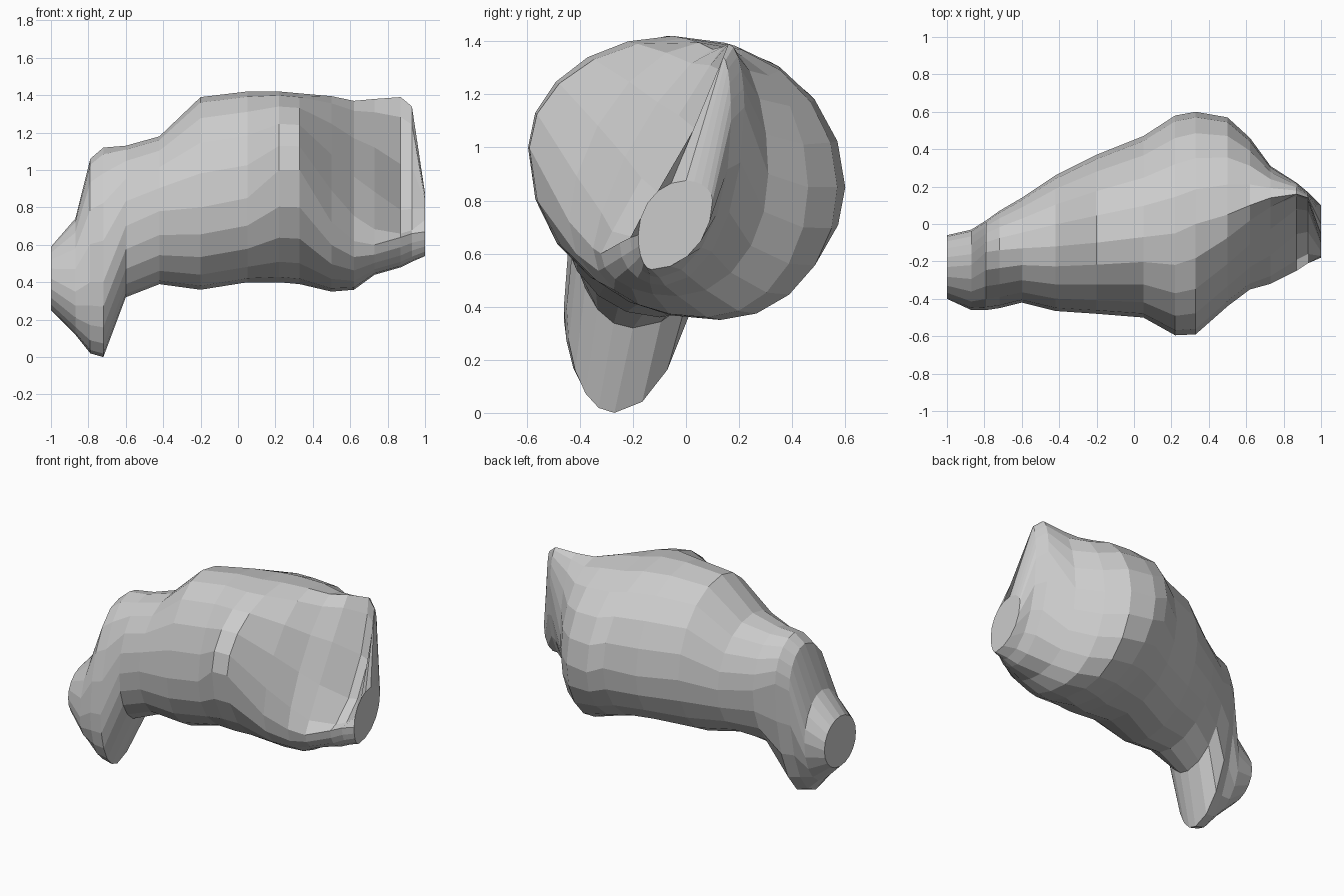
import bpy, bmesh
from math import sin, cos, pi

if "Cube" in bpy.data.objects:
    bpy.data.objects.remove(bpy.data.objects["Cube"])

# Cross-sections along x: x, front y/z, back y/z, top y/z, bottom y/z
SECTIONS = [
    (-1.00, -.40, .42, -.06, .42, -.23, .59, -.23, .25),
    (-.87, -.46, .35, -.03, .45, -.22, .74, -.25, .12),
    (-.79, -.46, .40, .02, .80, -.15, 1.06, -.27, .02),
    (-.72, -.45, .40, .07, .85, -.14, 1.12, -.27, .00),
    (-.60, -.42, .70, .14, .80, -.13, 1.13, -.20, .32),
    (-.42, -.465, .78, .26, .80, -.12, 1.18, -.15, .39),
    (-.20, -.48, .80, .37, .85, -.10, 1.39, -.10, .36),
    (.05, -.50, .85, .47, .85, -.07, 1.42, .00, .40),
    (.22, -.595, 1.0, .58, .90, -.05, 1.42, .00, .40),
    (.33, -.59, 1.0, .60, .85, .00, 1.41, .05, .39),
    (.50, -.44, .72, .57, .85, .05, 1.395, .13, .35),
    (.62, -.35, .62, .46, .85, .10, 1.37, .08, .36),
    (.73, -.32, .60, .31, .90, .14, 1.38, -.03, .44),
    (.87, -.25, .64, .22, 1.15, .16, 1.39, -.08, .48),
    (.93, -.21, .66, .17, 1.10, .14, 1.34, -.10, .51),
    (1.00, -.18, .67, .10, .80, .00, .875, -.13, .54),
]
STEPS = 5  # points per quarter ring


def quarter(a, b, vertical_first, n):
    """Superellipse arc from a to b; n below 1 gives a hollow curve."""
    out = []
    for i in range(STEPS):
        t = i / STEPS * pi / 2
        s, c = sin(t) ** (2 / n), cos(t) ** (2 / n)
        fy, fz = (s, 1 - c) if vertical_first else (1 - c, s)
        out.append((a[0] + (b[0] - a[0]) * fy, a[1] + (b[1] - a[1]) * fz))
    return out


def ring(x, fy, fz, by, bz, ty, tz, uy, uz):
    front, back, top, under = (fy, fz), (by, bz), (ty, tz), (uy, uz)
    # The upper front grows hollow towards the ridge at the right end
    hollow = min(max((x - .4) / .47, 0), 1) if x < .97 else 0
    n = 2 - 1.35 * hollow
    pts = quarter(top, back, True, 2)
    pts += quarter(back, under, False, 2)
    pts += quarter(under, front, True, 2.1)
    pts += quarter(front, top, False, n)
    return [(x, y, z) for y, z in pts]


# Body with the foot at its left end, as one faceted skin
bm = bmesh.new()
rings = [[bm.verts.new(p) for p in ring(*s)] for s in SECTIONS]
for a, b in zip(rings, rings[1:]):
    for i in range(len(a)):
        j = (i + 1) % len(a)
        bm.faces.new((a[i], a[j], b[j], b[i]))

# Flat end caps
bm.faces.new(rings[0])
bm.faces.new(rings[-1])
bmesh.ops.recalc_face_normals(bm, faces=bm.faces)

mesh = bpy.data.meshes.new("lumpy_body")
bm.to_mesh(mesh)
bm.free()
bpy.context.collection.objects.link(bpy.data.objects.new("lumpy_body", mesh))
